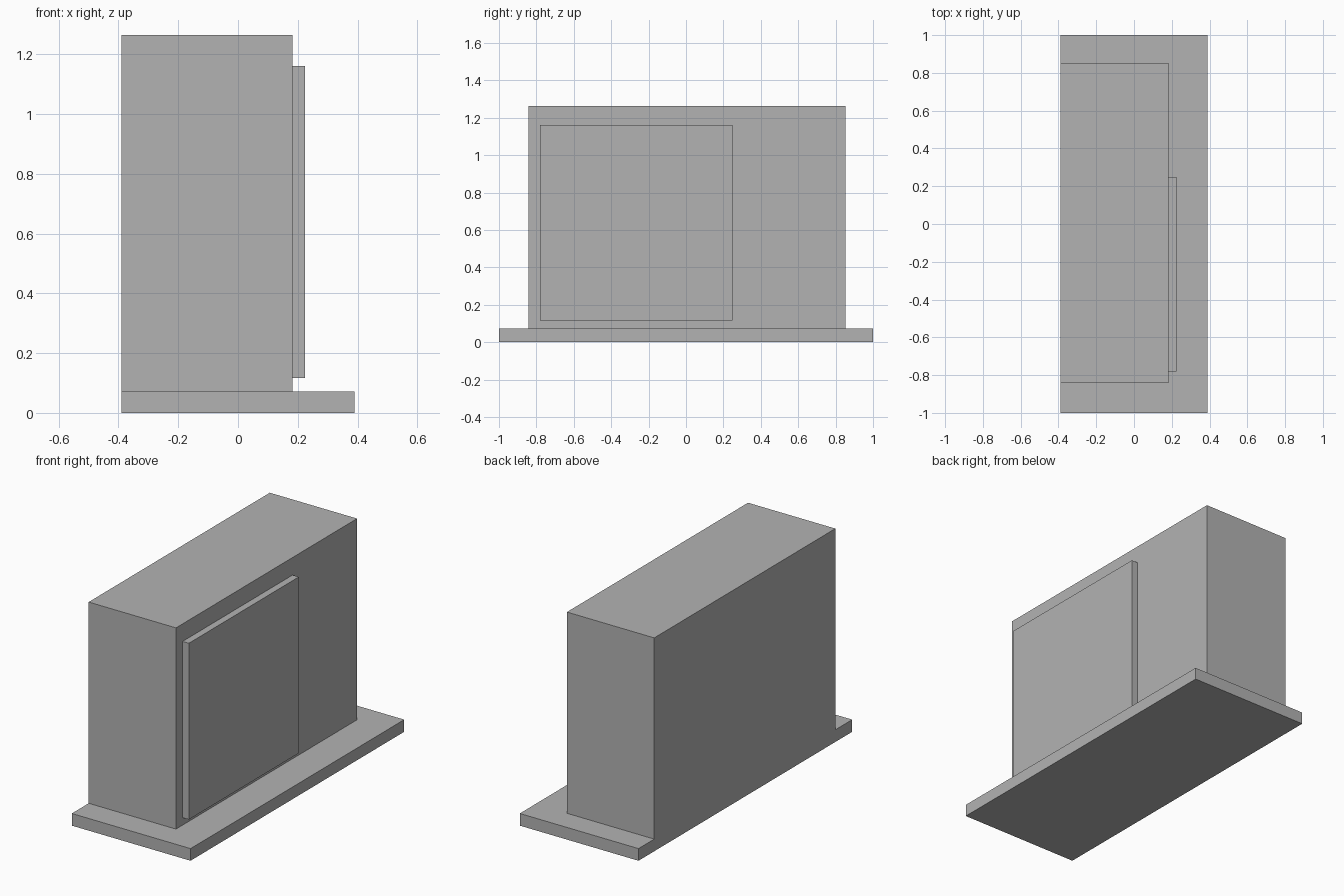
import bpy
from mathutils import Vector

cube = bpy.data.objects.get("Cube")
if cube:
    bpy.data.objects.remove(cube, do_unlink=True)

# Single plain grey material
grey = bpy.data.materials.new("plain_grey")
grey.use_nodes = True
colour = (0.45, 0.45, 0.45, 1)
grey.diffuse_color = colour
grey.node_tree.nodes["Principled BSDF"].inputs["Base Color"].default_value = colour


def box(name, low, high):
    """Add a flat-sided box spanning two opposite corners."""
    low, high = Vector(low), Vector(high)
    bpy.ops.mesh.primitive_cube_add(size=1, location=(low + high) / 2)
    obj = bpy.context.object
    obj.name = name
    obj.scale = high - low
    bpy.ops.object.transform_apply(location=False, rotation=False, scale=True)
    obj.data.materials.append(grey)
    return obj


BACK = -0.389     # shared flush side of base and body
BASE_TOP = 0.072
BODY_SIDE = 0.183

# Wide base slab
box("base_slab", (BACK, -1, 0), (-BACK, 1, BASE_TOP))
# Tall body, flush with one long edge of the base
box("main_body", (BACK, -0.842, BASE_TOP), (BODY_SIDE, 0.853, 1.264))
# Raised panel on the side of the body
box("side_panel", (BODY_SIDE, -0.78, 0.116), (0.224, 0.249, 1.16))
